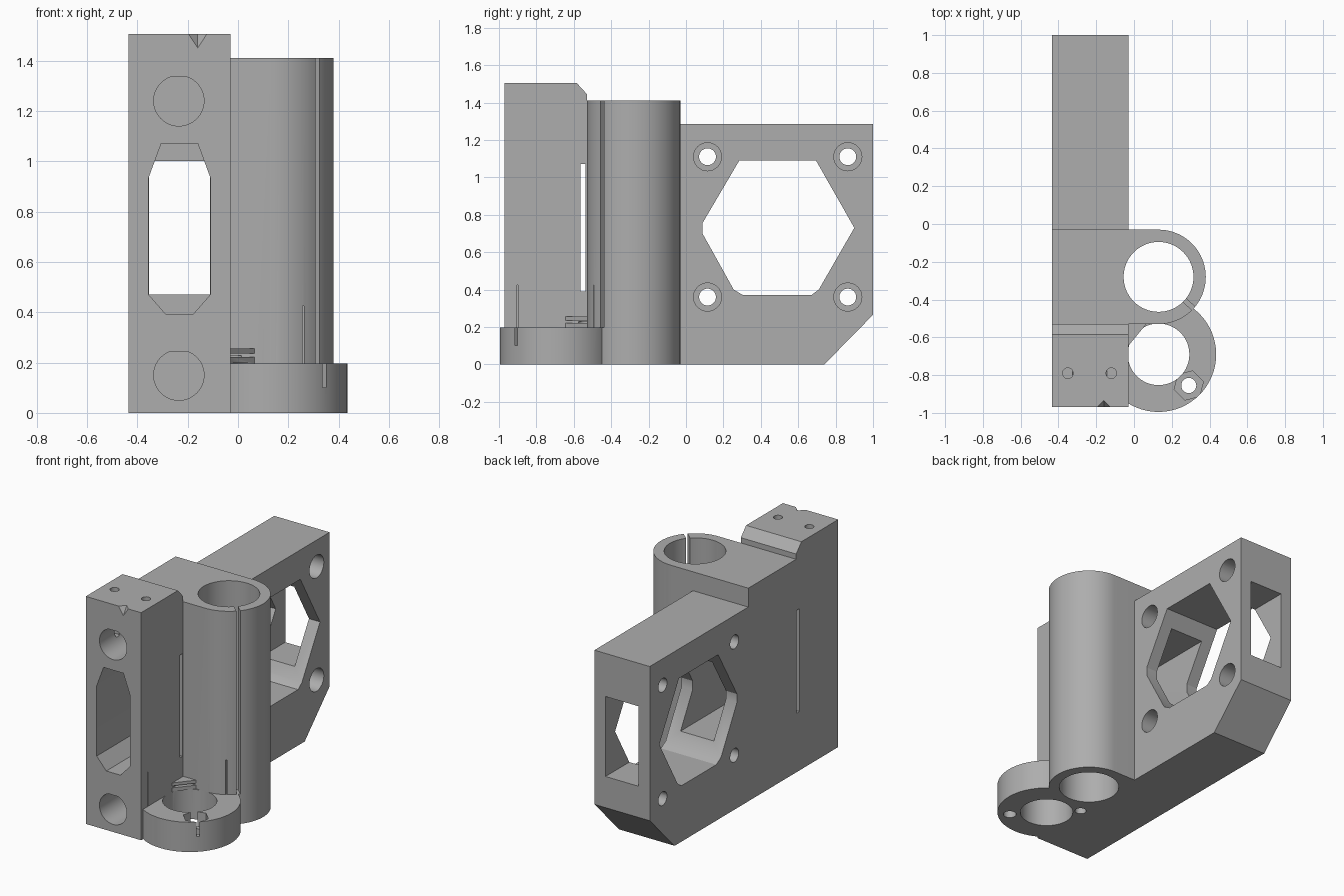
import bpy
import bmesh
from math import cos, sin, pi, radians
from mathutils import Matrix, Vector

cube = bpy.data.objects.get("Cube")
if cube:
    bpy.data.objects.remove(cube, do_unlink=True)

grey = bpy.data.materials.new("plain_grey")
grey.use_nodes = True
colour = (0.42, 0.42, 0.42, 1)
grey.diffuse_color = colour
grey.node_tree.nodes["Principled BSDF"].inputs["Base Color"].default_value = colour


def prism(name, pts, axis, lo, hi):
    """Extrude a closed 2D outline along x (pts y,z), y (pts x,z) or z (pts x,y)."""
    place = {"x": lambda a, b, t: (t, a, b),
             "y": lambda a, b, t: (a, t, b),
             "z": lambda a, b, t: (a, b, t)}[axis]
    bm = bmesh.new()
    face = bm.faces.new([bm.verts.new(place(a, b, lo)) for a, b in pts])
    new = bmesh.ops.extrude_face_region(bm, geom=[face])["geom"]
    shift = Vector(place(0, 0, hi - lo))
    bmesh.ops.translate(bm, vec=shift, verts=[v for v in new if isinstance(v, bmesh.types.BMVert)])
    bmesh.ops.recalc_face_normals(bm, faces=bm.faces)
    mesh = bpy.data.meshes.new(name)
    bm.to_mesh(mesh)
    bm.free()
    obj = bpy.data.objects.new(name, mesh)
    bpy.context.collection.objects.link(obj)
    mesh.materials.append(grey)
    return obj


def arc(a, b, r, start=0, end=360, n=64):
    full = end - start == 360
    steps = n if full else n + 1
    return [(a + r * cos(radians(start + (end - start) * i / n)),
             b + r * sin(radians(start + (end - start) * i / n))) for i in range(steps)]


def rect(a0, a1, b0, b1):
    return [(a0, b0), (a1, b0), (a1, b1), (a0, b1)]


def combine(target, other, operation):
    mod = target.modifiers.new(operation.lower(), "BOOLEAN")
    mod.operation = operation
    mod.solver = "EXACT"
    mod.object = other
    bpy.context.view_layer.objects.active = target
    bpy.ops.object.modifier_apply(modifier=mod.name)
    bpy.data.objects.remove(other, do_unlink=True)


def cut(pts, axis, lo, hi):
    combine(body, prism("cutter", pts, axis, lo, hi), "DIFFERENCE")


LEFT, RIGHT = -0.435, -0.03
TUBE = (0.13, -0.28)
RING = (0.13, -0.69)

# Stepped main block with chamfered lower rear corner
body = prism("bracket_body", [
    (-0.97, 0), (0.74, 0), (1.0, 0.265), (1.0, 1.285), (-0.03, 1.285), (-0.03, 1.41),
    (-0.53, 1.41), (-0.53, 1.445), (-0.585, 1.505), (-0.97, 1.505)], "x", LEFT, RIGHT)

# Bearing tube blending into the block, and the round nut base
tube = [(-0.2, -0.53)] + arc(*TUBE, 0.25, -90, 90, 40) + [(-0.2, -0.03)]
combine(body, prism("bearing_tube", tube, "z", 0, 1.41), "UNION")
combine(body, prism("nut_base", arc(*RING, 0.305), "z", 0, 0.197), "UNION")

# Small stacked tabs in the corner between block and tube
for lo, hi in ((0.19, 0.222), (0.235, 0.255)):
    tab = [(-0.05, -0.645), (-0.03, -0.645), (0.065, -0.53), (0.065, -0.51), (-0.05, -0.51)]
    combine(body, prism("corner_tab", tab, "z", lo, hi), "UNION")

# Bores of tube and base
cut(arc(*TUBE, 0.185), "z", -0.1, 1.6)
cut(arc(*RING, 0.163), "z", -0.1, 0.198)

# Clamp slit along the tube
slit = []
for a, b in rect(0.15, 0.3, -0.012, 0.012):
    v = Matrix.Rotation(radians(-42), 2) @ Vector((a, b))
    slit.append((TUBE[0] + v.x, TUBE[1] + v.y))
cut(slit, "z", 0.197, 1.6)

# Screw holes in the base, one with a hexagonal nut pocket
cut(arc(0.29, -0.855, 0.04, n=24), "z", -0.1, 0.3)
cut(arc(0.29, -0.855, 0.08, 15, 375, 6), "z", 0.1, 0.3)
cut(arc(-0.02, -0.54, 0.035, n=24), "z", -0.1, 0.228)

# Blind rod sockets with flattened tops
for z in (0.15, 1.24):
    cut(arc(-0.235, z, 0.1, 110, 430, 48), "y", -1.1, -0.05)

# Front window, then the rectangular channel to the rear
cut([(-0.355, 0.47), (-0.285, 0.39), (-0.18, 0.39), (-0.11, 0.47),
     (-0.11, 0.935), (-0.16, 1.07), (-0.305, 1.07), (-0.355, 0.935)], "y", -1.1, -0.535)
cut(rect(-0.354, -0.111, 0.471, 1.0), "y", -0.7, 1.1)

# Narrow side slot
cut(rect(-0.565, -0.536, 0.39, 1.07), "x", -0.6, 0.0)

# Motor opening and its four counterbored screw holes
cut([(0.088, 0.70), (0.255, 0.4), (0.305, 0.37), (0.67, 0.37), (0.71, 0.4),
     (0.9, 0.73), (0.695, 1.09), (0.285, 1.09), (0.088, 0.755)], "x", -0.6, 0.1)
for y in (0.115, 0.865):
    for z in (0.36, 1.11):
        cut(arc(y, z, 0.045, n=32), "x", -0.6, 0.1)
        cut(arc(y, z, 0.075, n=32), "x", -0.13, 0.1)

# Two adjusting screw holes in the top
for x in (-0.35, -0.12):
    cut(arc(x, -0.79, 0.028, n=24), "z", 1.2, 1.6)

# Pointed notch in the front top edge
bm = bmesh.new()
bmesh.ops.create_cone(bm, segments=4, radius1=0, radius2=0.072, depth=0.11,
                      matrix=Matrix.Translation((-0.16, -0.97, 1.505)))
mesh = bpy.data.meshes.new("cutter")
bm.to_mesh(mesh)
bm.free()
notch = bpy.data.objects.new("cutter", mesh)
bpy.context.collection.objects.link(notch)
mesh.materials.append(grey)
combine(body, notch, "DIFFERENCE")

# Hairline relief slits above the base
cut(rect(-0.903, -0.897, 0.197, 0.425), "x", -0.07, 0.05)
cut(rect(0.257, 0.263, 0.197, 0.425), "y", -0.6, -0.47)

# Smooth the round walls, keep crisp edges
bpy.ops.object.select_all(action="DESELECT")
body.select_set(True)
bpy.context.view_layer.objects.active = body
bpy.ops.object.shade_smooth_by_angle(angle=pi / 6)
